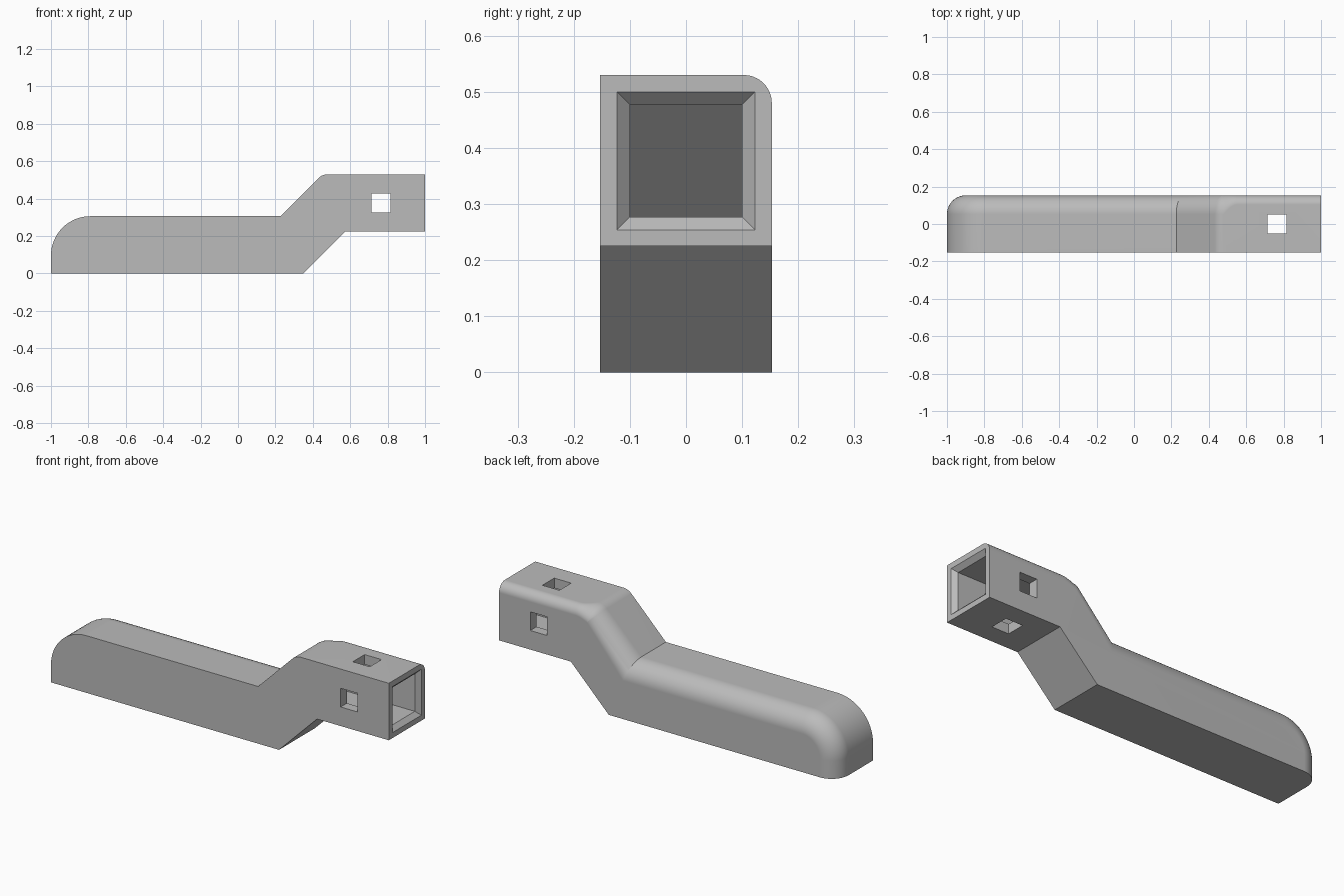
import bpy, bmesh, math
from mathutils import Vector

cube = bpy.data.objects.get("Cube")
if cube:
    bpy.data.objects.remove(cube, do_unlink=True)

HALF = 0.153                 # half depth of the bar
MID = (0.765, 0, 0.377)      # centre of the pin holes

grey = bpy.data.materials.new("plain_grey")
grey.use_nodes = True
grey.diffuse_color = (0.5, 0.5, 0.5, 1)
grey.node_tree.nodes["Principled BSDF"].inputs["Base Color"].default_value = (0.5, 0.5, 0.5, 1)


def make_object(name, bm):
    bmesh.ops.recalc_face_normals(bm, faces=bm.faces)
    mesh = bpy.data.meshes.new(name)
    bm.to_mesh(mesh)
    bm.free()
    mesh.materials.append(grey)
    obj = bpy.data.objects.new(name, mesh)
    bpy.context.collection.objects.link(obj)
    return obj


def prism(name, outline, half):
    """Extrude an (x, z) outline along y."""
    bm = bmesh.new()
    face = bm.faces.new([bm.verts.new((x, -half, z)) for x, z in outline])
    moved = bmesh.ops.extrude_face_region(bm, geom=[face])["geom"]
    bmesh.ops.translate(bm, vec=(0, 2 * half, 0),
                        verts=[v for v in moved if isinstance(v, bmesh.types.BMVert)])
    return make_object(name, bm)


def arc(cx, cz, radius, start, end, steps):
    """Points on an arc with their outward directions."""
    out = []
    for i in range(steps + 1):
        a = math.radians(start + (end - start) * i / steps)
        n = Vector((math.cos(a), math.sin(a)))
        out.append((Vector((cx, cz)) + n * radius, n))
    return out


# Upper outline: point, inward offset direction, rounding depth, rounding width
up = Vector((0, 1))
left = Vector((-1, 0))
NOSE, BEND = 0.21, 0.07
tan8 = math.tan(math.pi / 8)
rail = [(Vector((-1, 0)), left, 0.1, 0.1)]
rail += [(p, n, 0.1, 0.1) for p, n in arc(-1 + NOSE, 0.306 - NOSE, NOSE, 180, 90, 16)]
rail.append((Vector((0.226, 0.306)), Vector((-tan8, 1)), 0.1, 0.1))
rail += [(p, n, BEND, 0.1) for p, n in arc(0.45 + BEND * tan8, 0.53 - BEND, BEND, 135, 90, 6)]
for i in range(1, 7):
    t = i / 6
    ease = math.sin(t * math.pi / 2)
    rail.append((Vector((0.48 + 0.07 * t, 0.53)), up, BEND - 0.02 * ease, 0.1 - 0.05 * ease))
rail.append((Vector((1, 0.53)), up, 0.05, 0.05))

# Bar body: front edge, then the rounded back edge, for each outline point
bm = bmesh.new()
STEPS = 10
rows = []
for p, n, depth, width in rail:
    row = [bm.verts.new((p.x, -HALF, p.y))]
    for j in range(STEPS + 1):
        a = math.pi / 2 * j / STEPS
        q = p - n * depth * (1 - math.cos(a))
        row.append(bm.verts.new((q.x, HALF - width * (1 - math.sin(a)), q.y)))
    rows.append(row)
for r, s in zip(rows, rows[1:]):
    for j in range(STEPS + 1):
        bm.faces.new((r[j], r[j + 1], s[j + 1], s[j]))
under = [(1, 0.225), (0.575, 0.225), (0.35, 0)]
front = [bm.verts.new((x, -HALF, z)) for x, z in under]
back = [bm.verts.new((x, HALF, z)) for x, z in under]
bm.faces.new([r[0] for r in rows] + front)
bm.faces.new([r[-1] for r in rows] + back)
bm.faces.new(rows[-1] + [back[0], front[0]])
bm.faces.new(rows[0] + [back[2], front[2]])
for i in range(2):
    bm.faces.new((front[i], front[i + 1], back[i + 1], back[i]))
bar = make_object("handle_bar", bm)

# Hollow channel that follows the bend
channel = prism("channel_cutter", [
    (1.05, 0.277), (0.553, 0.277), (0.328, 0.052), (-0.75, 0.052),
    (-0.75, 0.252), (0.247, 0.252), (0.472, 0.477), (1.05, 0.477)], 0.1)

# Chamfered mouth of the socket
bm = bmesh.new()
rings = []
for x, h in ((0.95, 0.073), (1.02, 0.143)):
    rings.append([bm.verts.new((x, sy * h, MID[2] + sz * h))
                  for sy, sz in ((-1, -1), (1, -1), (1, 1), (-1, 1))])
    bm.faces.new(rings[-1])
for i in range(4):
    k = (i + 1) % 4
    bm.faces.new((rings[0][i], rings[0][k], rings[1][k], rings[1][i]))
mouth = make_object("mouth_cutter", bm)

# Square pin holes through the walls, crosswise and upright
holes = []
for name, size in (("cross_hole_cutter", (0.1, 0.5, 0.1)), ("upright_hole_cutter", (0.1, 0.1, 0.5))):
    bm = bmesh.new()
    bmesh.ops.create_cube(bm, size=1)
    bmesh.ops.scale(bm, vec=size, verts=bm.verts)
    bmesh.ops.translate(bm, vec=MID, verts=bm.verts)
    holes.append(make_object(name, bm))

# Cut, then remove the cutters
bpy.ops.object.select_all(action="DESELECT")
bpy.context.view_layer.objects.active = bar
bar.select_set(True)
for cutter in [channel, mouth] + holes:
    cutter.hide_render = True
    mod = bar.modifiers.new(cutter.name, "BOOLEAN")
    mod.operation = "DIFFERENCE"
    mod.solver = "EXACT"
    mod.object = cutter
    bpy.ops.object.modifier_apply(modifier=mod.name)
    bpy.data.objects.remove(cutter, do_unlink=True)

# Smooth roundings, crisp flats
bpy.ops.object.shade_smooth_by_angle(angle=math.radians(25))
weighted = bar.modifiers.new("flat_normals", "WEIGHTED_NORMAL")
weighted.keep_sharp = True
